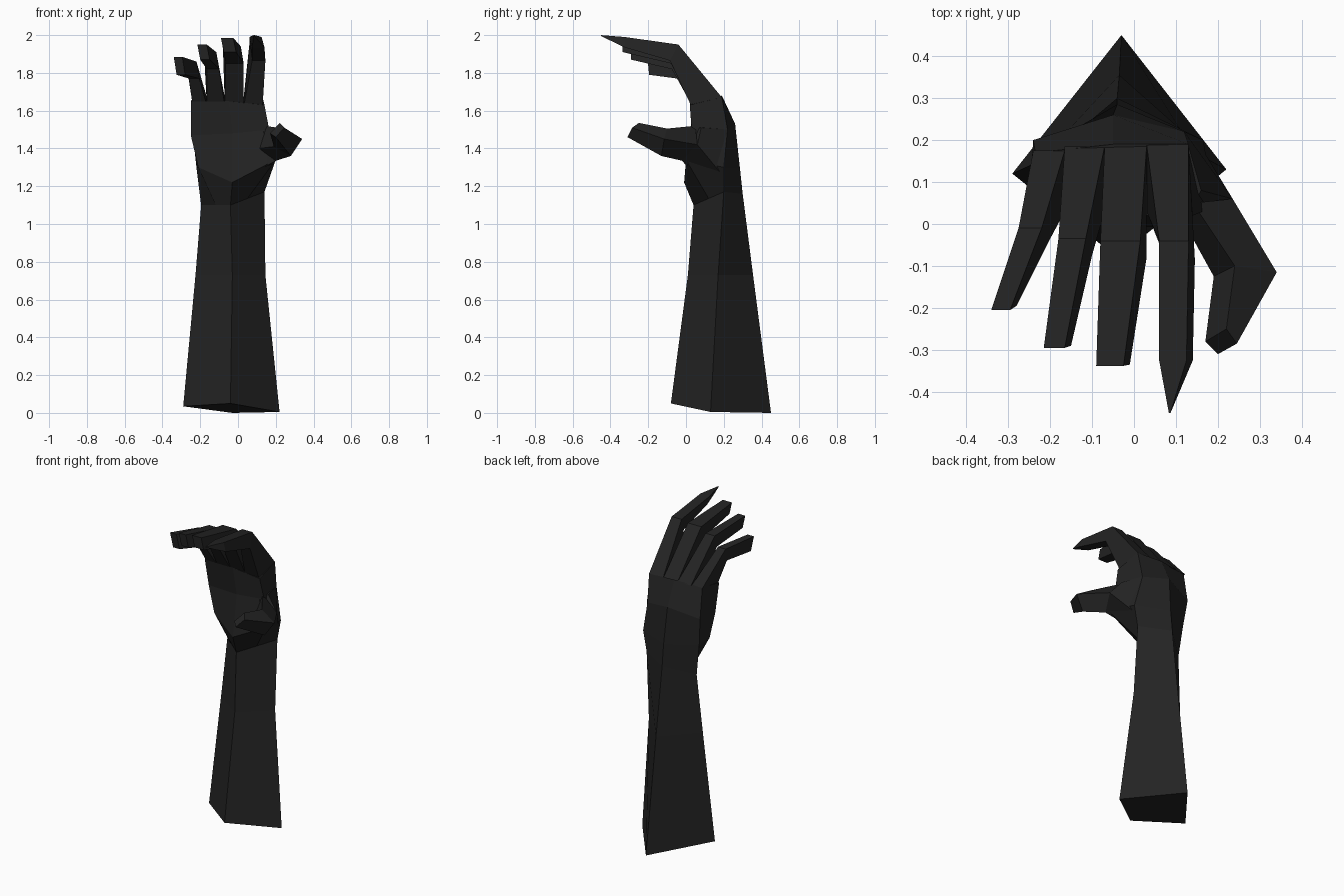
import bpy, bmesh

skin = bpy.data.materials.new("charcoal")
skin.diffuse_color = (0.017, 0.017, 0.017, 1)


def loft(name, rings):
    """Flat-shaded skin through rings of equal point count, capped at both ends."""
    bm = bmesh.new()
    loops = [[bm.verts.new(p) for p in ring] for ring in rings]
    n = len(loops[0])
    for a, b in zip(loops, loops[1:]):
        for i in range(n):
            j = (i + 1) % n
            bm.faces.new((a[i], a[j], b[j], b[i]))
    bm.faces.new(loops[0])
    bm.faces.new(loops[-1])
    bmesh.ops.recalc_face_normals(bm, faces=bm.faces)
    mesh = bpy.data.meshes.new(name)
    bm.to_mesh(mesh)
    bm.free()
    mesh.materials.append(skin)
    obj = bpy.data.objects.new(name, mesh)
    bpy.context.collection.objects.link(obj)


# Forearm: diamond section (back, right, front, left) narrowing to the wrist
loft("forearm", [
    [(-.03, .45, 0), (.22, .13, .005), (-.04, -.08, .05), (-.29, .12, .035)],
    [(-.035, .355, .73), (.145, .17, .73), (-.03, .01, .73), (-.225, .15, .73)],
    [(-.04, .30, 1.16), (.14, .20, 1.17), (-.04, .04, 1.10), (-.195, .17, 1.10)],
])

# Palm: back, back right, front right, front, front left, back left
loft("palm", [
    [(-.04, .30, 1.16), (.14, .20, 1.17), (.05, .12, 1.135),
     (-.04, .04, 1.10), (-.118, .105, 1.10), (-.195, .17, 1.10)],
    [(-.04, .285, 1.30), (.165, .20, 1.30), (.20, 0, 1.34),
     (-.03, -.01, 1.22), (-.21, .06, 1.30), (-.22, .18, 1.30)],
    [(-.05, .26, 1.53), (.12, .22, 1.50), (.165, .03, 1.50),
     (-.03, .03, 1.48), (-.25, .06, 1.47), (-.24, .20, 1.48)],
    [(-.05, .19, 1.68), (.13, .19, 1.67), (.14, .02, 1.63),
     (-.05, .02, 1.65), (-.25, .02, 1.65), (-.235, .17, 1.67)],
])

# Fingers: sections of (left x, right x, top y, top z, underside y, underside z)
fingers = {
    "index_finger": [(.03, .13, .19, 1.67, .03, 1.62), (.06, .13, -.04, 1.95, -.085, 1.865),
                     (.06, .125, -.325, 1.99, -.325, 1.935), (.083, .087, -.45, 2.0, -.45, 1.995)],
    "middle_finger": [(-.07, .03, .185, 1.67, .03, 1.63), (-.08, .015, -.04, 1.94, -.08, 1.85),
                      (-.09, -.025, -.338, 1.985, -.335, 1.91)],
    "ring_finger": [(-.165, -.07, .185, 1.67, .03, 1.63), (-.18, -.115, -.035, 1.91, -.075, 1.82),
                    (-.215, -.165, -.295, 1.95, -.29, 1.87)],
    "little_finger": [(-.24, -.165, .175, 1.67, .03, 1.63), (-.275, -.22, -.01, 1.86, -.045, 1.77),
                      (-.34, -.295, -.205, 1.885, -.195, 1.79)],
}
for name, sections in fingers.items():
    rings = []
    for k, (xl, xr, yt, zt, yb, zb) in enumerate(sections):
        lean = .015 if 0 < k < 3 else 0      # fingers roll slightly sideways
        rings.append([(xl, yt, zt), (xr, yt, zt), (xr + lean, yb, zb), (xl + lean, yb, zb)])
    loft(name, rings)

# Thumb: top, outer, bottom, inner corners
loft("thumb", [
    [(.14, .05, 1.52), (.235, .06, 1.42), (.20, -.02, 1.335), (.11, .02, 1.40)],
    [(.24, -.10, 1.505), (.34, -.115, 1.45), (.28, -.13, 1.36), (.19, -.125, 1.41)],
    [(.22, -.25, 1.535), (.245, -.285, 1.51), (.20, -.31, 1.46), (.17, -.28, 1.48)],
])
# Web of flesh joining the thumb to the hand
loft("thumb_base", [
    [(.12, .22, 1.50), (.15, .20, 1.25), (.08, .03, 1.27), (.10, .05, 1.52)],
    [(.16, .08, 1.51), (.235, .06, 1.42), (.20, -.02, 1.335), (.13, .03, 1.50)],
])
